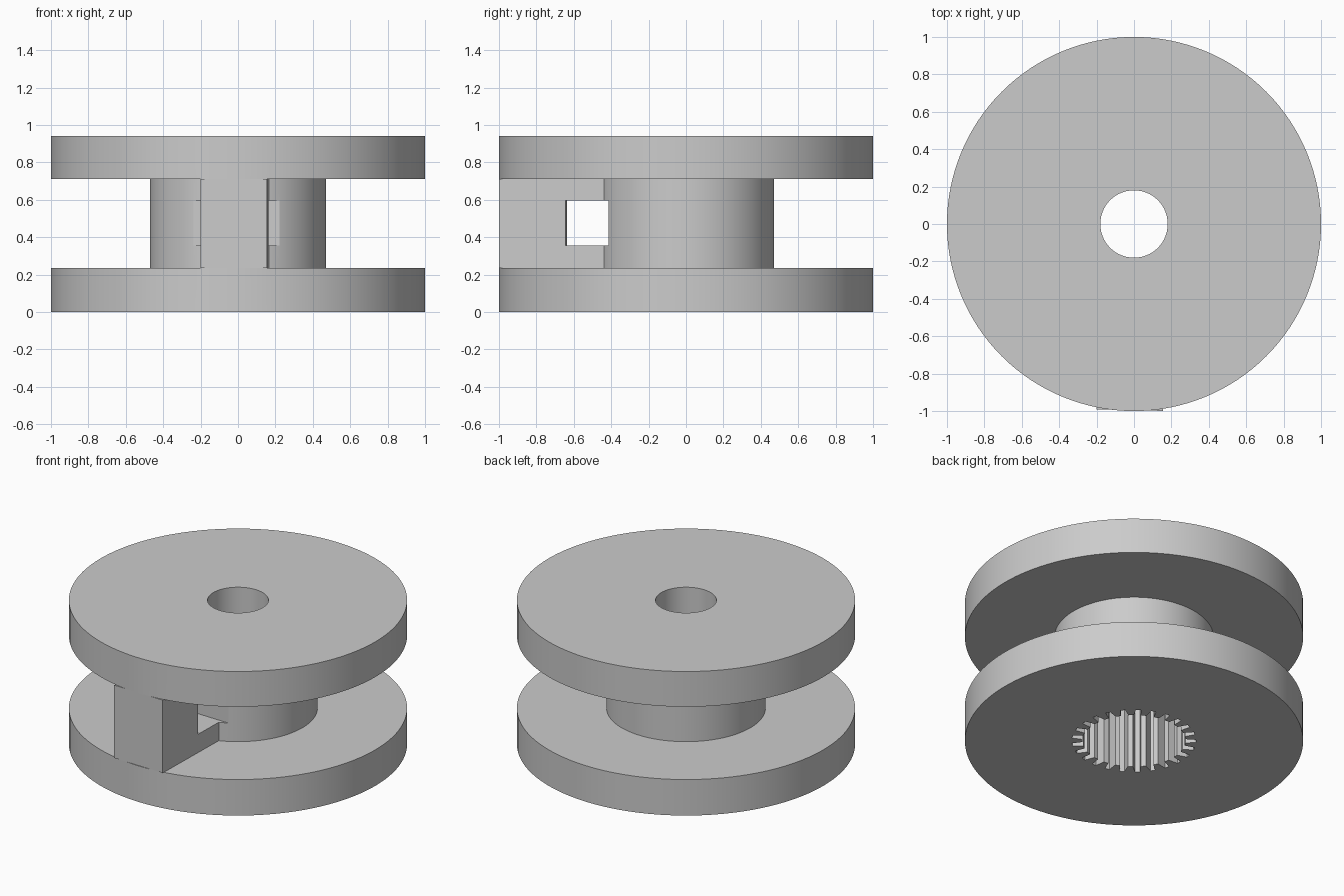
import bpy, bmesh
from math import sin, cos, tau, radians
from mathutils import Matrix

if "Cube" in bpy.data.objects:
    bpy.data.objects.remove(bpy.data.objects["Cube"])

HEIGHT, LOW, HIGH = 0.94, 0.235, 0.71     # total height and inner flange faces
TEETH = 25
TILT = Matrix.Rotation(radians(-1.27), 4, 'Z')

grey = bpy.data.materials.new("plain grey")
grey.use_nodes = True
colour = (0.6, 0.6, 0.6, 1)
grey.diffuse_color = colour
grey.node_tree.nodes["Principled BSDF"].inputs["Base Color"].default_value = colour


def finish(bm, name):
    bmesh.ops.recalc_face_normals(bm, faces=bm.faces)
    mesh = bpy.data.meshes.new(name)
    bm.to_mesh(mesh)
    bm.free()
    mesh.materials.append(grey)
    ob = bpy.data.objects.new(name, mesh)
    bpy.context.collection.objects.link(ob)
    return ob


def revolve(name, profile, steps=128):
    bm = bmesh.new()
    verts = [bm.verts.new((r, 0, z)) for r, z in profile]
    edges = [bm.edges.new((v, verts[i - 1])) for i, v in enumerate(verts)]
    bmesh.ops.spin(bm, geom=verts + edges, cent=(0, 0, 0), axis=(0, 0, 1),
                   angle=tau, steps=steps)
    bmesh.ops.remove_doubles(bm, verts=bm.verts, dist=1e-4)
    return finish(bm, name)


def prism(name, outline, z0, z1, matrix=Matrix()):
    bm = bmesh.new()
    face = bm.faces.new([bm.verts.new((x, y, z0)) for x, y in outline])
    top = bmesh.ops.extrude_face_region(bm, geom=[face])["geom"]
    for v in top:
        if isinstance(v, bmesh.types.BMVert):
            v.co.z = z1
    bmesh.ops.transform(bm, matrix=matrix, verts=bm.verts)
    return finish(bm, name)


def rect(x, y0, y1):
    return [(-x, y0), (x, y0), (x, y1), (-x, y1)]


def combine(target, tool, operation):
    mod = target.modifiers.new(operation.lower(), 'BOOLEAN')
    mod.object, mod.operation, mod.solver = tool, operation, 'EXACT'
    bpy.context.view_layer.objects.active = target
    bpy.ops.object.modifier_apply(modifier=mod.name)
    bpy.data.objects.remove(tool)


# Spool: two flanges, hub and bore in one turned profile
spool = revolve("spool", [(0.18, 0), (1, 0), (1, LOW), (0.47, LOW),
                          (0.47, HIGH), (1, HIGH), (1, HEIGHT), (0.18, HEIGHT)])

# Anchor block between the flanges
combine(spool, prism("anchor_block", rect(0.178, -0.9955, -0.3), LOW, HIGH, TILT), 'UNION')

# Square cord hole through the block, grazing the hub
combine(spool, prism("cord_hole", rect(0.5, -0.64, -0.41), 0.355, 0.595, TILT), 'DIFFERENCE')

# Toothed socket opening at the bottom
outline = []
for i in range(TEETH):
    for radius, shift in ((0.305, -0.3), (0.368, -0.16), (0.368, 0.16), (0.305, 0.3)):
        a = tau * (i + shift) / TEETH - tau / 4
        outline.append((radius * cos(a), radius * sin(a)))
combine(spool, prism("toothed_socket", outline, -0.1, 0.7), 'DIFFERENCE')

# Smooth round walls, crisp edges
bpy.ops.object.select_all(action='DESELECT')
spool.select_set(True)
bpy.context.view_layer.objects.active = spool
bpy.ops.object.shade_smooth_by_angle(angle=radians(20))
